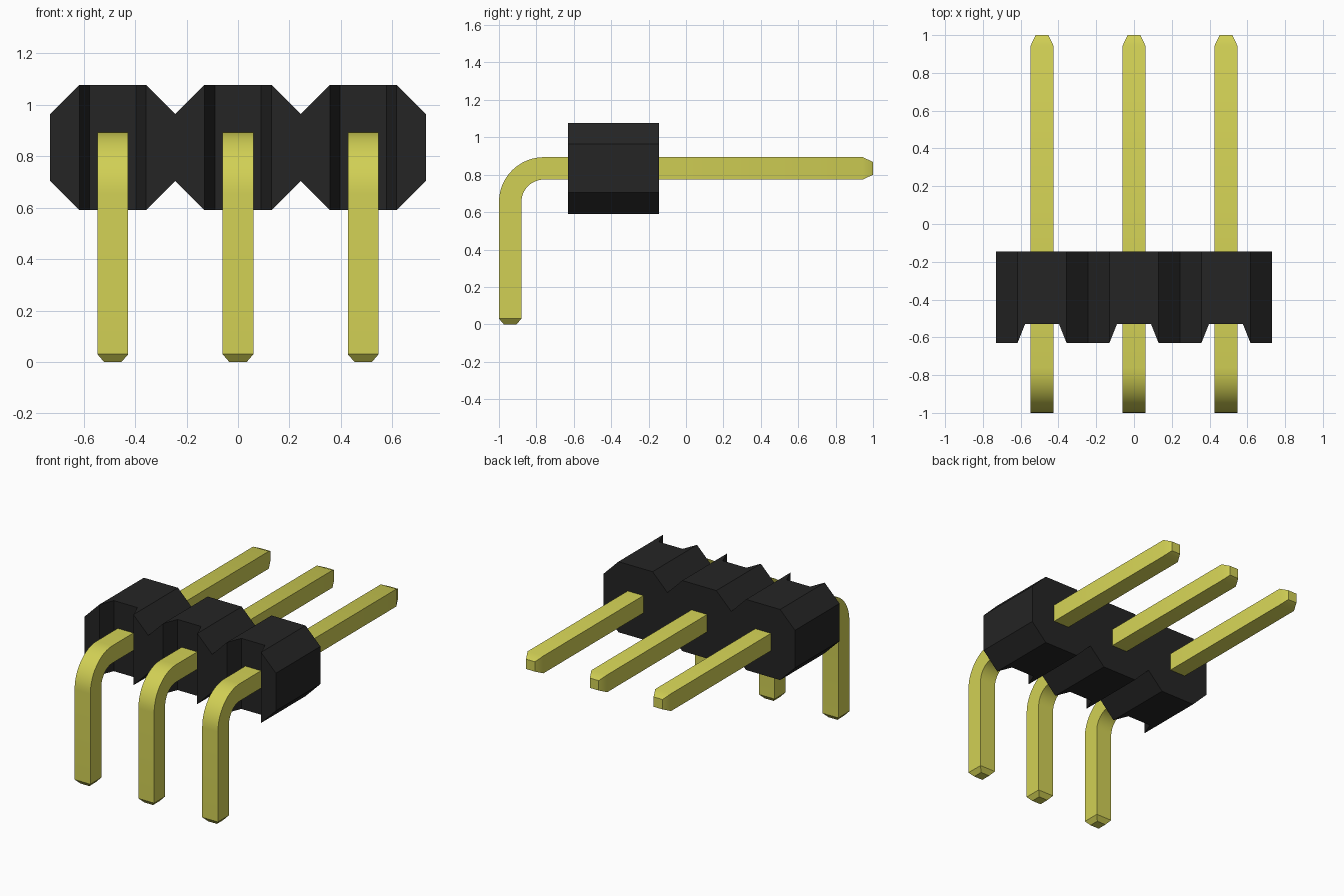
import bpy
import bmesh
from math import sin, cos, pi, radians
from mathutils import Vector

cube = bpy.data.objects.get("Cube")
if cube:
    bpy.data.objects.remove(cube, do_unlink=True)

PITCH = 0.487
CENTRES = [-PITCH, 0, PITCH]
AXIS_Z = 0.834      # height of the horizontal pin run
HALF = 0.06         # half thickness of a pin


def material(name, colour):
    mat = bpy.data.materials.new(name)
    mat.use_nodes = True
    mat.diffuse_color = colour
    mat.node_tree.nodes["Principled BSDF"].inputs["Base Color"].default_value = colour
    return mat


def loft(name, rings, mat):
    """Skin a list of four-point rings and cap both ends."""
    bm = bmesh.new()
    loops = [[bm.verts.new(p) for p in ring] for ring in rings]
    for a, b in zip(loops, loops[1:]):
        for i in range(4):
            j = (i + 1) % 4
            bm.faces.new((a[i], a[j], b[j], b[i]))
    bm.faces.new(loops[0])
    bm.faces.new(loops[-1])
    bmesh.ops.recalc_face_normals(bm, faces=bm.faces)
    mesh = bpy.data.meshes.new(name)
    bm.to_mesh(mesh)
    bm.free()
    mesh.materials.append(mat)
    obj = bpy.data.objects.new(name, mesh)
    bpy.context.collection.objects.link(obj)
    return obj


black = material("black plastic", (0.018, 0.018, 0.018, 1))
gold = material("yellow metal", (0.64, 0.63, 0.09, 1))

# Housing: octagonal blocks side by side, each with a tapered groove in front
FRONT, GROOVE, BACK = -0.63, -0.53, -0.145
SIDE, CORNER, FLOOR = PITCH / 2, 0.13, 0.09
half_stations = [(SIDE, FRONT, CORNER), (CORNER, FRONT, SIDE), (FLOOR, GROOVE, SIDE)]
rings = []
for cx in CENTRES:
    stations = [(-x, y, h) for x, y, h in half_stations] + half_stations[::-1]
    if rings:
        stations = stations[1:]     # neighbouring blocks share a seam
    for x, y, h in stations:
        rings.append([(cx + x, y, AXIS_Z - h), (cx + x, BACK, AXIS_Z - h),
                      (cx + x, BACK, AXIS_Z + h), (cx + x, y, AXIS_Z + h)])
loft("housing", rings, black)

# Pin path: (y, z, bend angle, half thickness) from the foot to the rear tip
RADIUS, TIP, STEPS = 0.18, 0.034, 12
FOOT_Y = -1 + HALF
bend_y, bend_z = FOOT_Y + RADIUS, AXIS_Z - RADIUS
path = [(FOOT_Y, 0, 0, TIP), (FOOT_Y, 0.03, 0, HALF)]
for i in range(STEPS + 1):
    a = pi / 2 * i / STEPS
    path.append((bend_y - RADIUS * cos(a), bend_z + RADIUS * sin(a), a, HALF))
path += [(0.945, AXIS_Z, pi / 2, HALF), (1, AXIS_Z, pi / 2, TIP)]

# Bent square pins with chamfered ends
for side, cx in zip(("right", "middle", "left"), CENTRES):
    rings = []
    for y, z, a, h in path:
        centre = Vector((cx, y, z))
        across = Vector((h, 0, 0))
        outward = Vector((0, -cos(a), sin(a))) * h
        rings.append([centre + across + outward, centre - across + outward,
                      centre - across - outward, centre + across - outward])
    pin = loft(side + "_pin", rings, gold)
    bpy.ops.object.select_all(action="DESELECT")
    pin.select_set(True)
    bpy.context.view_layer.objects.active = pin
    bpy.ops.object.shade_smooth_by_angle(angle=radians(30))
